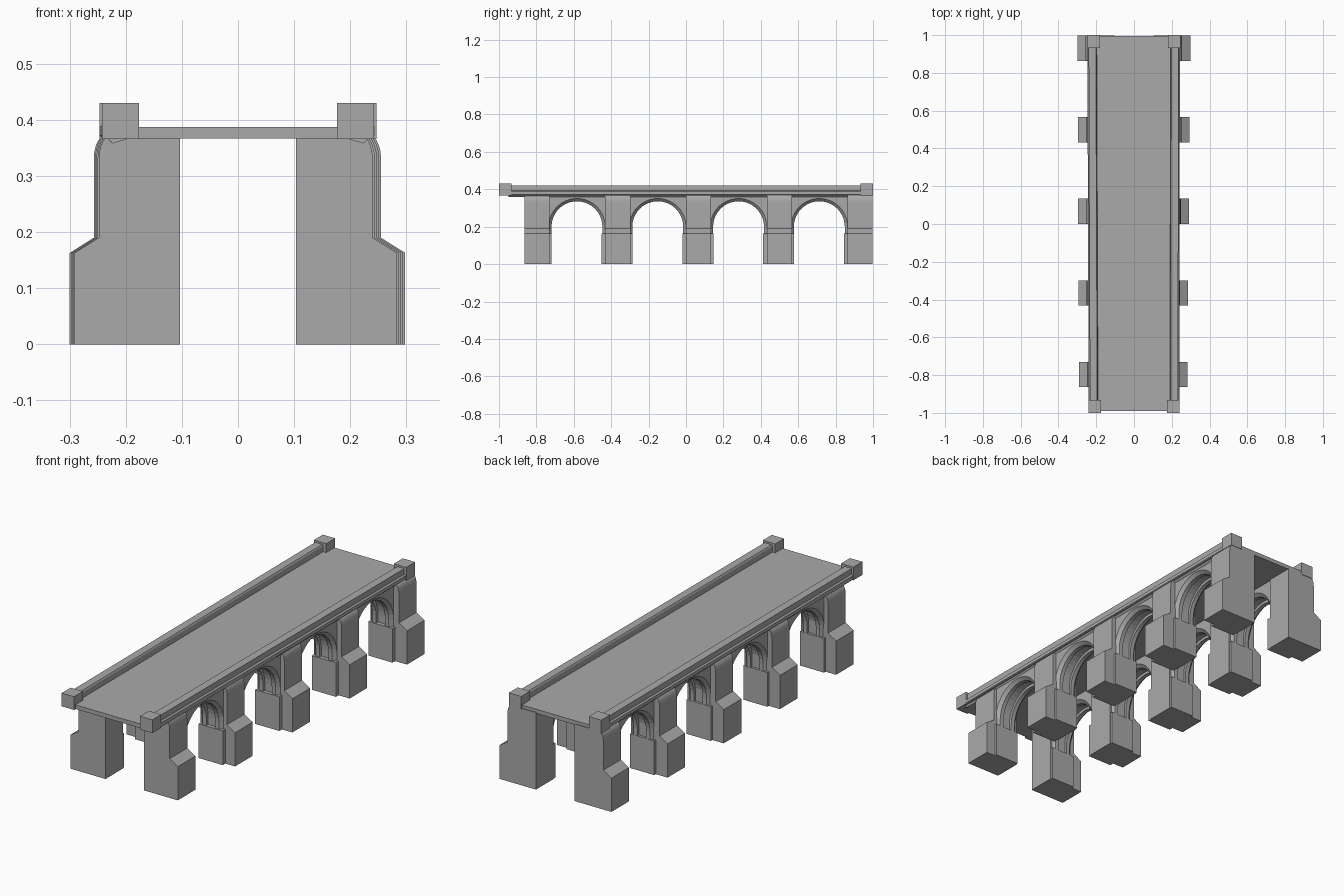
import bpy, bmesh, math
from mathutils import Vector

cube = bpy.data.objects.get("Cube")
if cube:
    bpy.data.objects.remove(cube, do_unlink=True)

stone = bpy.data.materials.new("grey_stone")
stone.use_nodes = True
GREY = (0.4, 0.4, 0.4, 1)
stone.diffuse_color = GREY
stone.node_tree.nodes["Principled BSDF"].inputs["Base Color"].default_value = GREY

PIER_Y = [-0.797 + 0.432 * i for i in range(5)]
HALF = 0.067      # half the width of a pier
SPRING = 0.2      # height at which the arches start to curve
FOOT = 0.165      # top of the arch feet


def loft(name, rings):
    """Join matching rings of points into a closed solid."""
    bm = bmesh.new()
    rows = [[bm.verts.new(p) for p in ring] for ring in rings]
    n = len(rows[0])
    for a, b in zip(rows, rows[1:]):
        for i in range(n):
            j = (i + 1) % n
            bm.faces.new((a[i], a[j], b[j], b[i]))
    bm.faces.new(rows[0][::-1])
    bm.faces.new(rows[-1])
    bmesh.ops.recalc_face_normals(bm, faces=bm.faces)
    mesh = bpy.data.meshes.new(name)
    bm.to_mesh(mesh)
    bm.free()
    mesh.materials.append(stone)
    obj = bpy.data.objects.new(name, mesh)
    bpy.context.collection.objects.link(obj)
    return obj


def box(name, x0, x1, y0, y1, z0, z1):
    return loft(name, [[(x0, y0, z), (x1, y0, z), (x1, y1, z), (x0, y1, z)]
                       for z in (z0, z1)])


def arch_curve(mid, r, steps=20):
    """Points of a stilted round arch in the y-z plane."""
    pts = [(mid - r, FOOT)]
    for i in range(steps + 1):
        a = math.pi * (1 - i / steps)
        pts.append((mid + r * math.cos(a), SPRING + r * math.sin(a)))
    return pts + [(mid + r, FOOT)]


def arch_wall(name, side, mid, slices):
    """Wall pierced by an arch; slices give (x, arch radius)."""
    y0, y1 = mid - 0.16, mid + 0.16
    rings = []
    for x, r in slices:
        outline = arch_curve(mid, r) + [(y1, FOOT), (y1, 0.37), (y0, 0.37), (y0, FOOT)]
        rings.append([(side * x, y, z) for y, z in outline])
    return loft(name, rings)


# Deck
box("deck", -0.238, 0.238, -0.99, 0.995, 0.367, 0.387)

for side, word in ((1, "left"), (-1, "right")):
    # Parapet with its moulded cornice, flaring slightly to the back
    flare = 0.007 if side < 0 else 0.003
    section = [(0.19, 0.368), (0.224, 0.358), (0.232, 0.367), (0.24, 0.372),
               (0.24, 0.388), (0.233, 0.394), (0.233, 0.421), (0.195, 0.421),
               (0.191, 0.414)]
    loft(word + "_parapet", [[(side * (x + d), y, z) for x, z in section]
                             for y, d in ((-0.95, 0), (0.95, flare))])

    # Corner posts
    for y, d, end in ((-0.966, 0.242, "front"), (0.966, 0.247, "back")):
        box(f"{word}_{end}_post", side * (d - 0.066), side * d,
            y - 0.034, y + 0.034, 0.366, 0.43)

    for i, y in enumerate(PIER_Y):
        # Buttressed pier with sloped shoulder and rounded head
        t = i / 4
        out = 0.283 + 0.015 * t if side > 0 else 0.291 + 0.009 * t
        up = out - 0.043
        profile = [(0.103, 0), (out, 0), (out, 0.163), (up, 0.19), (up, 0.33)]
        for k in range(1, 6):
            a = math.pi / 2 * k / 5
            profile.append((up - 0.02 * (1 - math.cos(a)), 0.33 + 0.042 * math.sin(a)))
        profile.append((0.103, 0.372))
        loft(f"{word}_pier_{i + 1}", [[(side * x, yy, z) for x, z in profile]
                                      for yy in (y - HALF, y + HALF)])

        # Arch feet, projecting towards each opening
        y0 = y - HALF - (0.02 if i > 0 else 0)
        y1 = y + HALF + (0.012 if i < 4 else 0)
        box(f"{word}_arch_foot_{i + 1}", side * 0.106, side * 0.235, y0, y1, 0, FOOT)

    for i in range(4):
        # Arch with chamfered ribs at both faces and a recessed vault between
        mid = (PIER_Y[i] + PIER_Y[i + 1]) / 2 - 0.002
        n = i + 1
        arch_wall(f"{word}_outer_rib_{n}", side, mid,
                  [(0.226, 0.151), (0.211, 0.136), (0.191, 0.136)])
        arch_wall(f"{word}_vault_{n}", side, mid, [(0.191, 0.15), (0.144, 0.15)])
        arch_wall(f"{word}_inner_rib_{n}", side, mid,
                  [(0.144, 0.136), (0.124, 0.136), (0.109, 0.151)])
